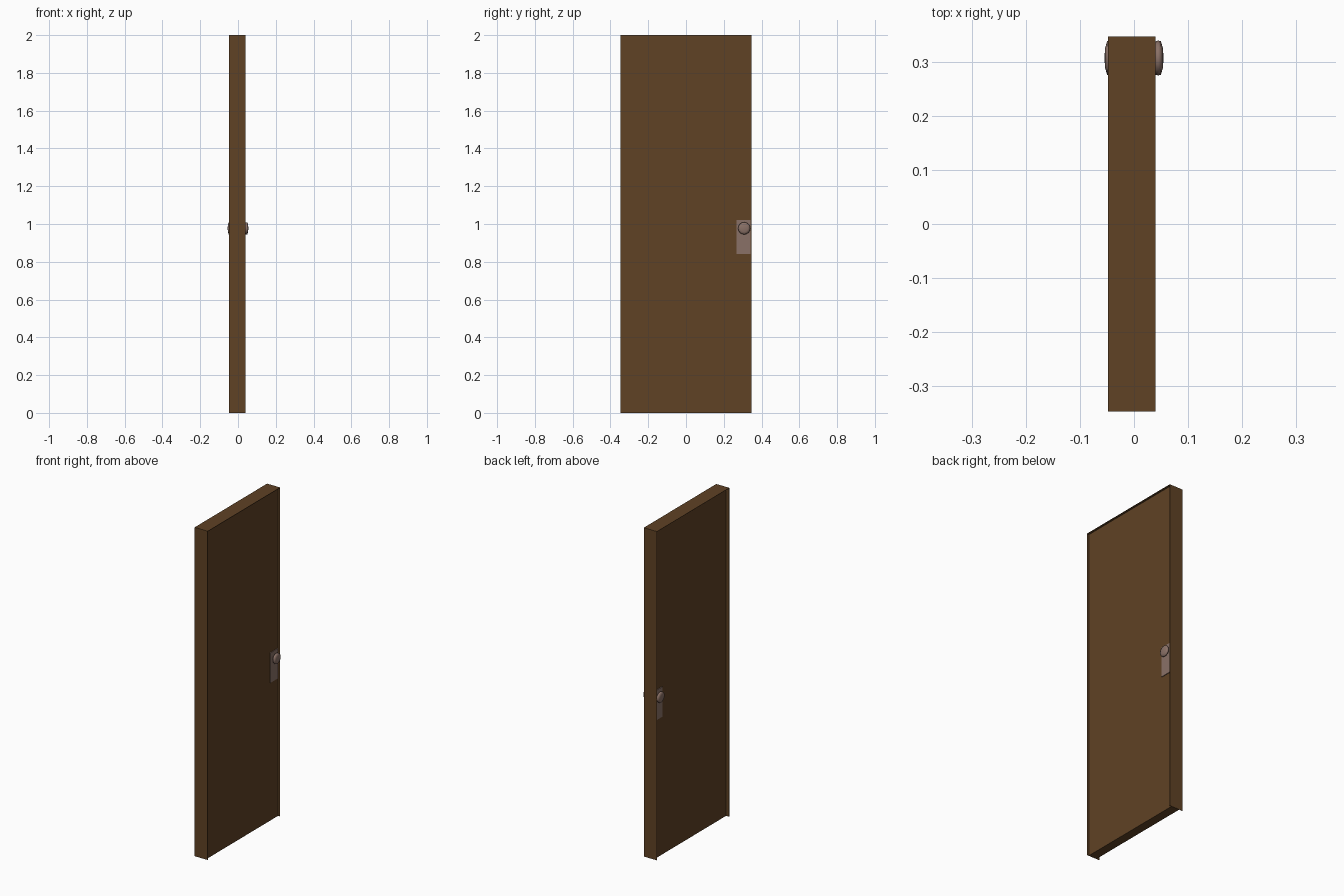
import bpy, bmesh, math
from mathutils import Matrix

if "Cube" in bpy.data.objects:
    bpy.data.objects.remove(bpy.data.objects["Cube"])


def material(name, rgb):
    m = bpy.data.materials.new(name)
    m.diffuse_color = (*rgb, 1)
    m.use_nodes = True
    m.node_tree.nodes["Principled BSDF"].inputs["Base Color"].default_value = m.diffuse_color
    return m


WOOD = material("dark brown wood", (0.115, 0.054, 0.018))
METAL = material("dull bronze", (0.255, 0.165, 0.135))


def finish(name, bm, mat):
    bmesh.ops.recalc_face_normals(bm, faces=bm.faces)
    me = bpy.data.meshes.new(name)
    bm.to_mesh(me)
    bm.free()
    me.materials.append(mat)
    ob = bpy.data.objects.new(name, me)
    bpy.context.collection.objects.link(ob)
    return ob


def box(name, lo, hi, mat):
    bm = bmesh.new()
    size = [b - a for a, b in zip(lo, hi)]
    mid = [(a + b) / 2 for a, b in zip(lo, hi)]
    bmesh.ops.create_cube(bm, size=1, matrix=Matrix.Translation(mid) @ Matrix.Diagonal((*size, 1)))
    return finish(name, bm, mat)


X0, X1 = -0.048, 0.04      # frame depth
W, H, T = 0.348, 2.0, 0.002  # half width, height, frame board thickness
P = 0.027                  # half thickness of the leaf

# thin frame, open at the bottom, with the leaf recessed inside it
box("frame_hinge_side", (X0, -W, 0), (X1, -W + T, H), WOOD)
box("frame_latch_side", (X0, W - T, 0), (X1, W, H), WOOD)
box("frame_top", (X0, -W + T, H - T), (X1, W - T, H), WOOD)
box("door_leaf", (-P, -W + T, 0), (P, W - T, H - T), WOOD)

# lock plate and round knob on both faces
PROFILE = [(0.029, 0.018), (0.036, 0.021), (0.040, 0.031), (0.045, 0.0325),
           (0.050, 0.031), (0.0535, 0.019), (0.055, 0.0)]
for side, s in (("right", 1), ("left", -1)):
    xs = sorted((s * P, s * (P + 0.004)))
    box("lock_plate_" + side, (xs[0], 0.268, 0.84), (xs[1], 0.342, 1.022), METAL)
    bm = bmesh.new()
    vs = [bm.verts.new((s * x, r, 0)) for x, r in PROFILE]
    edges = [bm.edges.new(p) for p in zip(vs, vs[1:])]
    bmesh.ops.spin(bm, geom=vs + edges, cent=(0, 0, 0), axis=(1, 0, 0),
                   angle=2 * math.pi, steps=16)
    bmesh.ops.remove_doubles(bm, verts=bm.verts, dist=1e-5)
    bmesh.ops.translate(bm, verts=bm.verts, vec=(0, 0.308, 0.977))
    knob = finish("knob_" + side, bm, METAL)
    for f in knob.data.polygons:
        f.use_smooth = True
